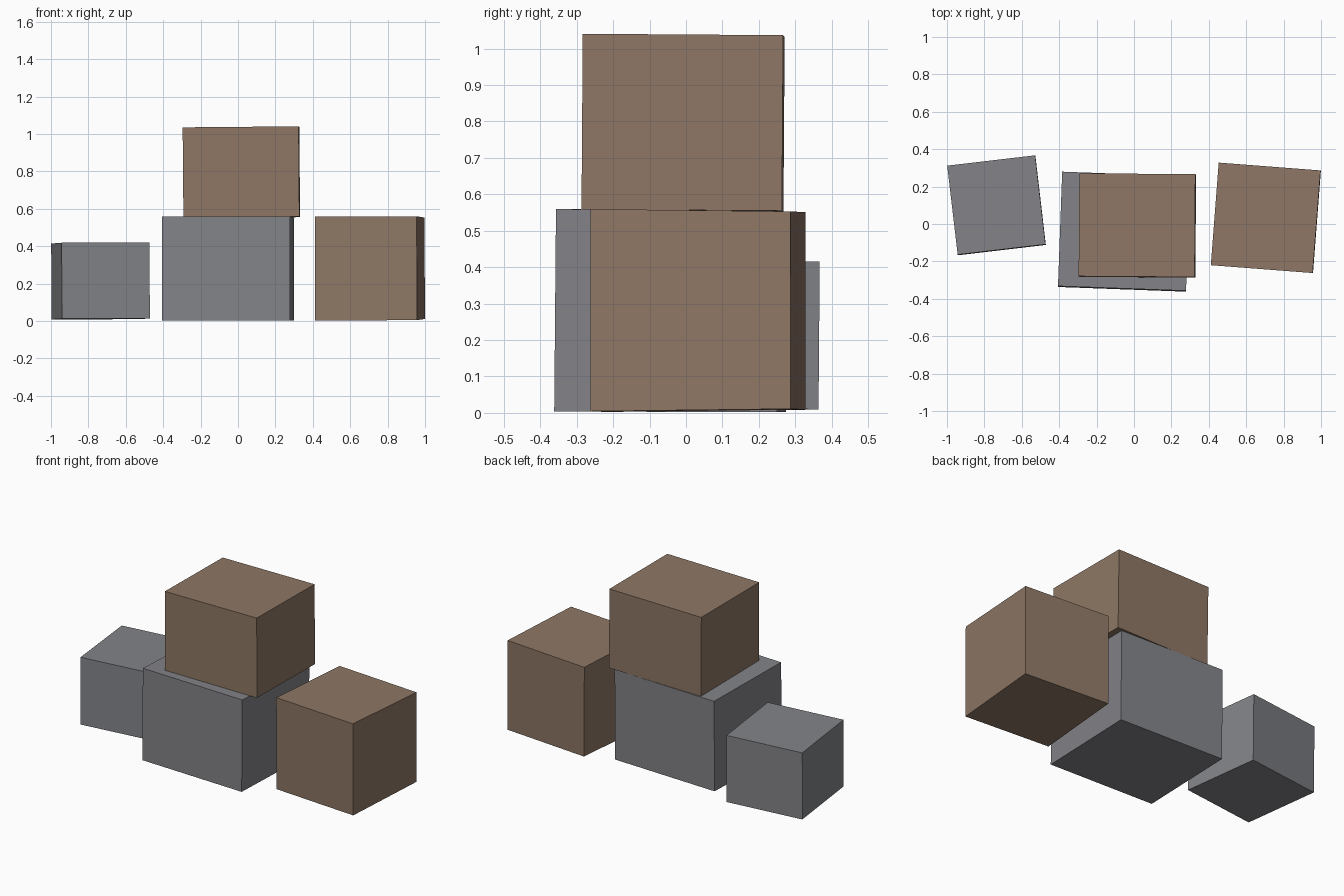
import bpy
from math import radians
from mathutils import Euler, Vector

if "Cube" in bpy.data.objects:
    bpy.data.objects.remove(bpy.data.objects["Cube"], do_unlink=True)


def material(name, rgb):
    mat = bpy.data.materials.new(name)
    mat.use_nodes = True
    mat.diffuse_color = (*rgb, 1)
    mat.node_tree.nodes["Principled BSDF"].inputs["Base Color"].default_value = (*rgb, 1)
    return mat


brown = material("brown", (0.27, 0.185, 0.13))
grey = material("grey", (0.225, 0.228, 0.245))


def crate(name, mat, center, size, tilt, turn, taper=0.0):
    """Box with a slight tilt; taper is the height lost at the back."""
    bpy.ops.mesh.primitive_cube_add(size=1)
    ob = bpy.context.object
    ob.name = ob.data.name = name
    rot = Euler((radians(tilt[0]), radians(tilt[1]), radians(turn))).to_matrix()
    for v in ob.data.vertices:
        p = Vector(a * b for a, b in zip(v.co, size))
        if v.co.y > 0:
            p.z *= 1 - taper / size[2]
        v.co = rot @ p
    ob.location = center
    ob.data.materials.append(mat)


# Ground row
crate("small_crate", grey, (-0.735, 0.10, 0.214), (0.473, 0.479, 0.406), (-0.5, -0.2), 6.7)
crate("base_crate", grey, (-0.053, -0.041, 0.279), (0.685, 0.612, 0.556), (-0.5, 0), -2.1, 0.008)
crate("side_crate", brown, (0.705, 0.033, 0.281), (0.546, 0.55, 0.555), (0, -0.2), -4.4, 0.013)

# Stacked on the base
crate("top_crate", brown, (0.018, -0.008, 0.795), (0.62, 0.55, 0.482), (-0.4, -0.5), -0.4)
